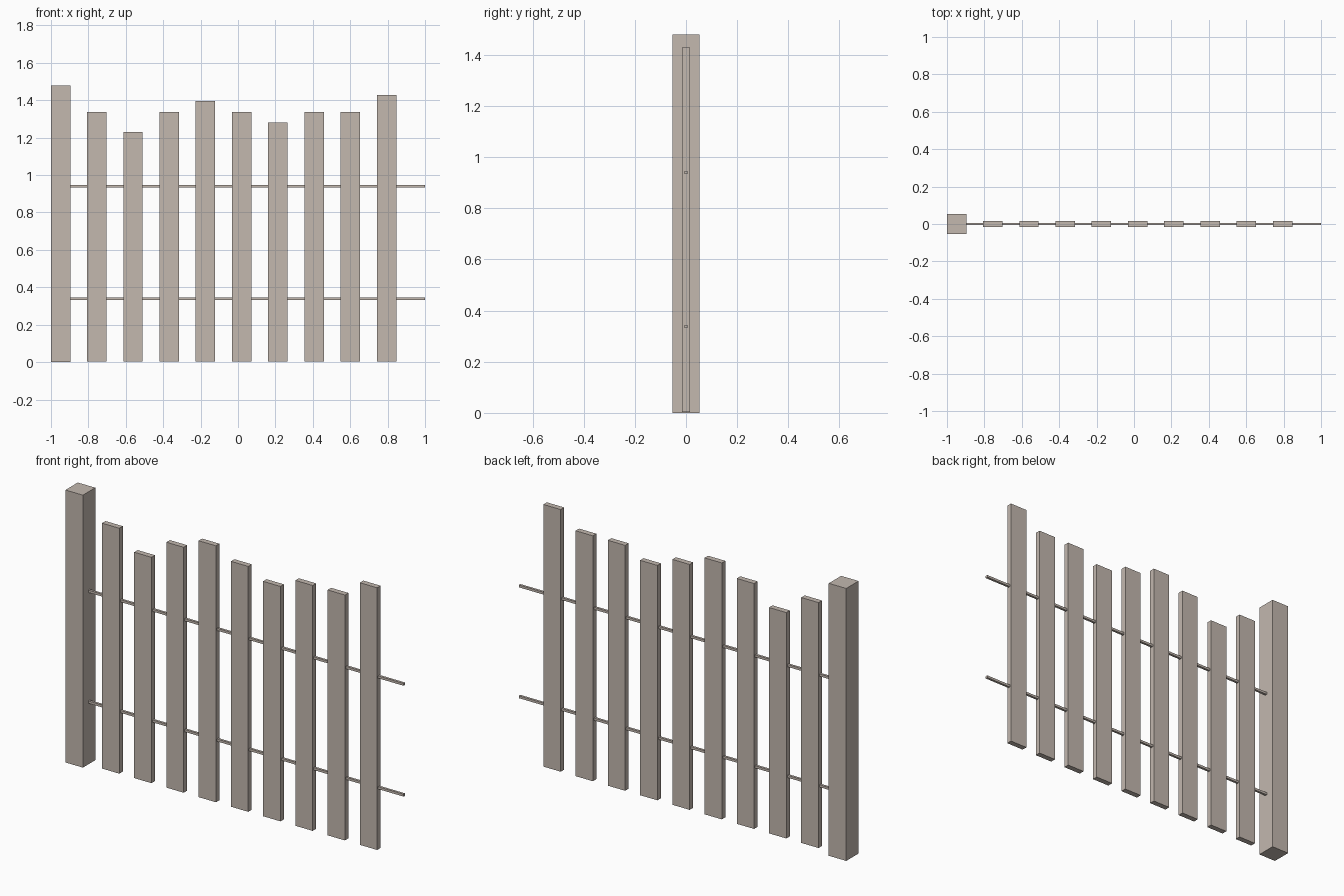
import bpy
import bmesh
from mathutils import Vector

if "Cube" in bpy.data.objects:
    bpy.data.objects.remove(bpy.data.objects["Cube"])

# One weathered wood colour
wood = bpy.data.materials.new("weathered grey wood")
wood.diffuse_color = (0.546, 0.479, 0.429, 1.0)
wood.use_nodes = True
wood.node_tree.nodes["Principled BSDF"].inputs["Base Color"].default_value = wood.diffuse_color


def box(name, lo, hi):
    """Axis-aligned box between two corners."""
    lo, hi = Vector(lo), Vector(hi)
    bm = bmesh.new()
    bmesh.ops.create_cube(bm, size=1.0)
    bmesh.ops.scale(bm, vec=hi - lo, verts=bm.verts)
    bmesh.ops.translate(bm, vec=(lo + hi) / 2, verts=bm.verts)
    mesh = bpy.data.meshes.new(name)
    bm.to_mesh(mesh)
    bm.free()
    mesh.materials.append(wood)
    obj = bpy.data.objects.new(name, mesh)
    bpy.context.collection.objects.link(obj)
    return obj


# Thick end post
box("end_post", (-1.0, -0.053, 0.0), (-0.895, 0.053, 1.48))

# Pickets of uneven height, evenly spaced
heights = [1.337, 1.231, 1.337, 1.397, 1.337, 1.28, 1.337, 1.337, 1.428]
for i, h in enumerate(heights):
    x = -0.755 + i * 0.1937
    box(f"picket_{i + 1}", (x - 0.052, -0.015, 0.004), (x + 0.052, 0.015, h))

# Two thin rails running through the pickets to the open end
for name, z in (("lower_rail", 0.338), ("upper_rail", 0.94)):
    box(name, (-0.897, -0.0065, z - 0.0065), (1.0, 0.0065, z + 0.0065))
